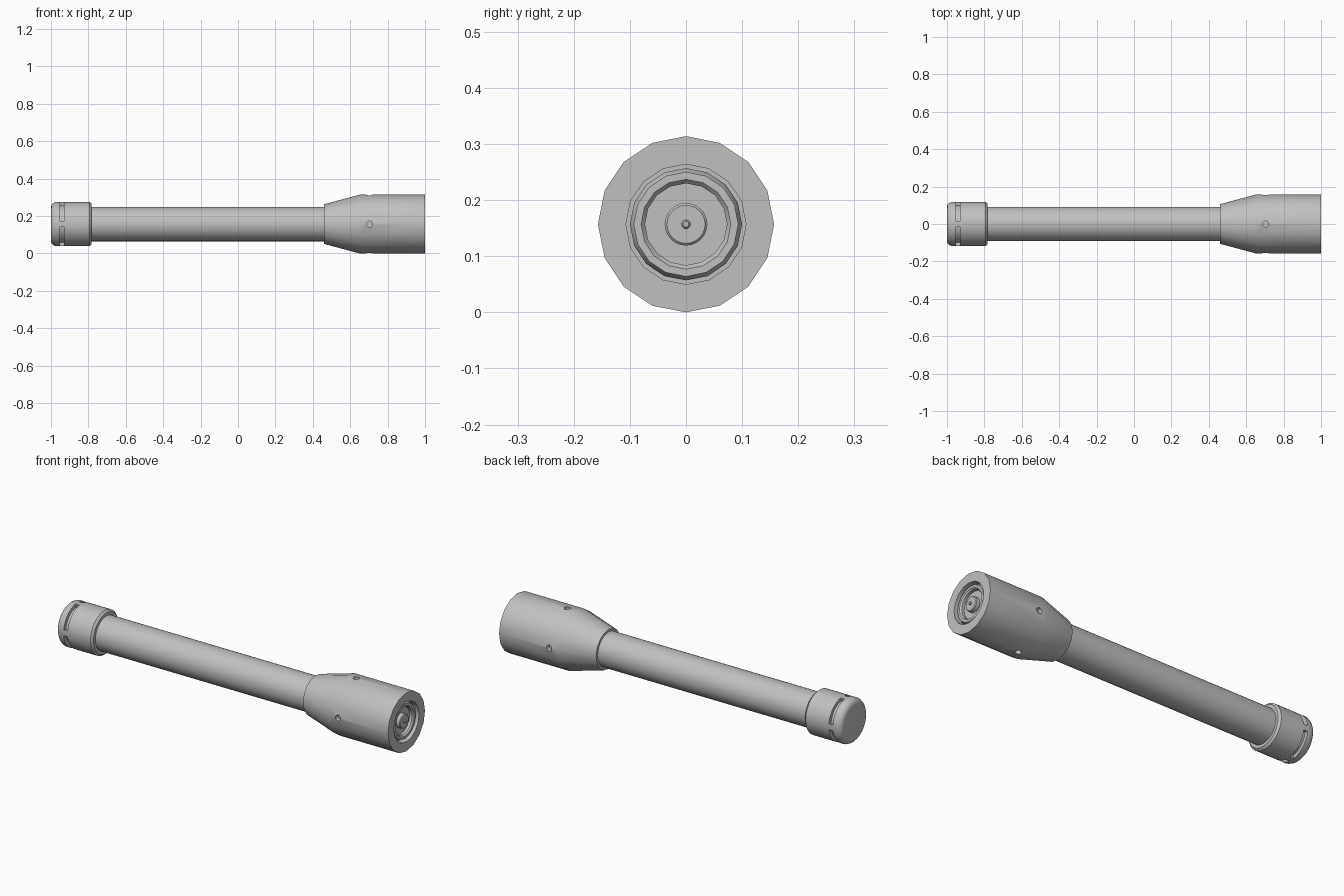
import bpy, bmesh
from math import cos, sin, pi, radians

if "Cube" in bpy.data.objects:
    bpy.data.objects.remove(bpy.data.objects["Cube"], do_unlink=True)

AXIS_Z = 0.157

grey = bpy.data.materials.new("light grey metal")
grey.use_nodes = True
colour = (0.53, 0.53, 0.53, 1)
grey.diffuse_color = colour
grey.node_tree.nodes["Principled BSDF"].inputs["Base Color"].default_value = colour


def smooth(obj):
    bpy.ops.object.select_all(action='DESELECT')
    obj.select_set(True)
    bpy.context.view_layer.objects.active = obj
    bpy.ops.object.shade_smooth_by_angle(angle=radians(30))


def lathe(name, profile, sides, edit=None):
    """Revolve (x, radius) points about the long axis."""
    bm = bmesh.new()
    rings = []
    for x, r in profile:
        if r == 0:
            rings.append([bm.verts.new((x, 0, AXIS_Z))] * sides)
        else:
            rings.append([bm.verts.new((x, r * cos(2 * pi * i / sides),
                                        AXIS_Z + r * sin(2 * pi * i / sides)))
                          for i in range(sides)])
    for a, b in zip(rings, rings[1:]):
        for i in range(sides):
            j = (i + 1) % sides
            corners = list(dict.fromkeys((a[i], a[j], b[j], b[i])))
            bm.faces.new(corners)
    bmesh.ops.recalc_face_normals(bm, faces=bm.faces)
    if edit:
        edit(bm)
    mesh = bpy.data.meshes.new(name)
    bm.to_mesh(mesh)
    bm.free()
    obj = bpy.data.objects.new(name, mesh)
    bpy.context.collection.objects.link(obj)
    mesh.materials.append(grey)
    smooth(obj)
    return obj


# Tail cap with four curved slots cut into its side
SLOT_X = (-0.953, -0.93)
CAP_SIDES = 48


def cut_slots(bm):
    def in_slot(f):
        c = f.calc_center_median()
        if not SLOT_X[0] < c.x < SLOT_X[1]:
            return False
        # keep a narrow bridge at each quarter turn
        return min(abs(c.y), abs(c.z - AXIS_Z)) > 0.012
    faces = [f for f in bm.faces if in_slot(f)]
    out = bmesh.ops.extrude_face_region(bm, geom=faces)
    bmesh.ops.delete(bm, geom=faces, context='FACES_ONLY')
    for v in out["geom"]:
        if isinstance(v, bmesh.types.BMVert):
            v.co.y *= 0.84
            v.co.z = AXIS_Z + (v.co.z - AXIS_Z) * 0.84
    bmesh.ops.recalc_face_normals(bm, faces=bm.faces)


lathe("tail_cap", [(-1, 0), (-1, 0.092), (-0.997, 0.103), (-0.989, 0.112),
                   (-0.976, 0.118), (SLOT_X[0], 0.118), (SLOT_X[1], 0.118),
                   (-0.793, 0.118), (-0.782, 0.108), (-0.782, 0.08)],
      CAP_SIDES, cut_slots)

# Handle tube
lathe("handle_tube", [(-0.8, 0), (-0.8, 0.092), (0.48, 0.092), (0.48, 0)], 32)

# Flared head with a deep open front
head = lathe("flared_head", [(0.46, 0), (0.46, 0.106), (0.65, 0.157), (1, 0.157),
                             (1, 0.107), (0.965, 0.107), (0.965, 0)], 16)

# Four round screw recesses around the head
for k in range(4):
    a = k * pi / 2
    bpy.ops.mesh.primitive_cylinder_add(
        vertices=16, radius=0.016, depth=0.05,
        location=(0.703, 0.157 * cos(a), AXIS_Z + 0.157 * sin(a)),
        rotation=(a - pi / 2, 0, 0))
    cutter = bpy.context.object
    cutter.name = "screw_recess_cutter"
    cutter.hide_render = True
    mod = head.modifiers.new("recess", 'BOOLEAN')
    mod.operation = 'DIFFERENCE'
    mod.solver = 'EXACT'
    mod.object = cutter
    bpy.ops.object.select_all(action='DESELECT')
    bpy.context.view_layer.objects.active = head
    head.select_set(True)
    # keep the cut first so that the edge shading follows it
    bpy.ops.object.modifier_move_to_index(modifier=mod.name, index=0)
    bpy.ops.object.modifier_apply(modifier=mod.name)
    bpy.data.objects.remove(cutter, do_unlink=True)
smooth(head)

# Lens ring and stepped reflector inside the head
lathe("reflector_ring", [(0.96, 0.1), (0.978, 0.1), (0.99, 0.093), (0.99, 0.08),
                         (0.982, 0.073), (0.967, 0.073), (0.967, 0.04)], 16)

# Lamp holder and lamp tip
lathe("lamp_holder", [(0.96, 0.038), (0.985, 0.038), (0.989, 0.034), (0.989, 0)], 24)
lathe("lamp_tip", [(0.985, 0.008), (0.993, 0.008), (0.997, 0.005), (0.998, 0)], 12)
